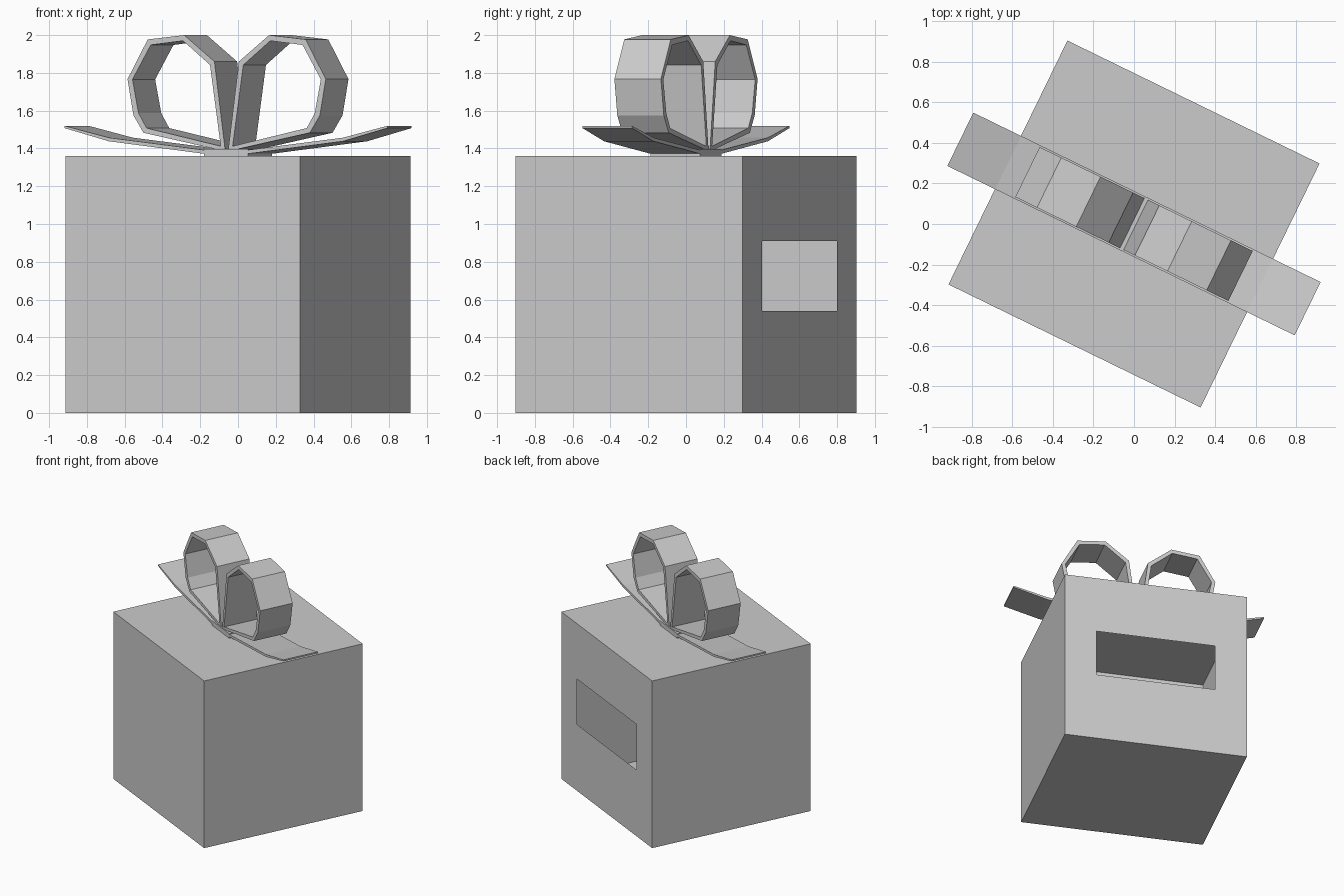
import bpy, bmesh, math
from mathutils import Matrix

cube = bpy.data.objects.get("Cube")
if cube:
    bpy.data.objects.remove(cube, do_unlink=True)

grey = bpy.data.materials.new("plain_grey")
grey.use_nodes = True
grey.diffuse_color = (0.6, 0.6, 0.6, 1)
grey.node_tree.nodes["Principled BSDF"].inputs["Base Color"].default_value = (0.6, 0.6, 0.6, 1)

TURN = Matrix.Rotation(math.radians(-26), 4, 'Z')  # whole gift is turned on its base


def finish(bm, name):
    bmesh.ops.transform(bm, matrix=TURN, verts=bm.verts)
    mesh = bpy.data.meshes.new(name)
    bm.to_mesh(mesh)
    bm.free()
    mesh.materials.append(grey)
    obj = bpy.data.objects.new(name, mesh)
    bpy.context.collection.objects.link(obj)
    return obj


def block(width, depth, bottom, top):
    bm = bmesh.new()
    bmesh.ops.create_cube(bm, size=1)
    for v in bm.verts:
        v.co = (v.co.x * width, v.co.y * depth, top if v.co.z > 0 else bottom)
    bm.normal_update()
    return bm


def ribbon(name, outer, inner, half_width, closed):
    """Ribbon of real thickness, swept across its width."""
    bm = bmesh.new()
    rows = []
    for (a, az), (b, bz) in zip(outer, inner):
        rows.append([bm.verts.new(p) for p in (
            (a, -half_width, az), (a, half_width, az),
            (b, half_width, bz), (b, -half_width, bz))])
    following = rows[1:] + rows[:1] if closed else rows[1:]
    for r, s in zip(rows, following):
        for i in range(4):
            j = (i + 1) % 4
            bm.faces.new((r[i], r[j], s[j], s[i]))
    if not closed:
        bm.faces.new(rows[0])
        bm.faces.new(rows[-1])
    bmesh.ops.recalc_face_normals(bm, faces=bm.faces)
    return finish(bm, name)


# Hollow thin-walled box with a slot opening in the back
bm = block(1.382, 1.337, 0, 1.36)
back = max(bm.faces, key=lambda f: f.normal.y)
bmesh.ops.inset_individual(bm, faces=[back], thickness=0.2)
for v in back.verts:
    v.co.x = math.copysign(0.45, v.co.x)
    v.co.z = 0.91 if v.co.z > 0.68 else 0.54
bmesh.ops.delete(bm, geom=[back], context='FACES_ONLY')
finish(bm, "gift_box")

# Flat knot under the bow
finish(block(0.26, 0.292, 1.36, 1.397), "bow_knot")

# Ribbon tails and loops, mirrored to both sides
tail_top = [(0, 1.385), (0.13, 1.392), (0.69, 1.457), (0.952, 1.52)]
tail_base = [(0, 1.37), (0.13, 1.372), (0.69, 1.438), (0.952, 1.508)]
loop_outer = [(0.008, 1.385), (0.072, 1.86), (0.25, 2.0), (0.465, 1.977),
              (0.584, 1.767), (0.549, 1.575), (0.49, 1.483)]
loop_inner = [(0.035, 1.412), (0.098, 1.842), (0.257, 1.97), (0.447, 1.948),
              (0.555, 1.765), (0.519, 1.587), (0.472, 1.508)]
for side, word in ((1, "left"), (-1, "right")):
    def flip(points):
        return [(side * x, z) for x, z in points]
    ribbon("bow_tail_" + word, flip(tail_top), flip(tail_base), 0.146, False)
    ribbon("bow_loop_" + word, flip(loop_outer), flip(loop_inner), 0.137, True)
